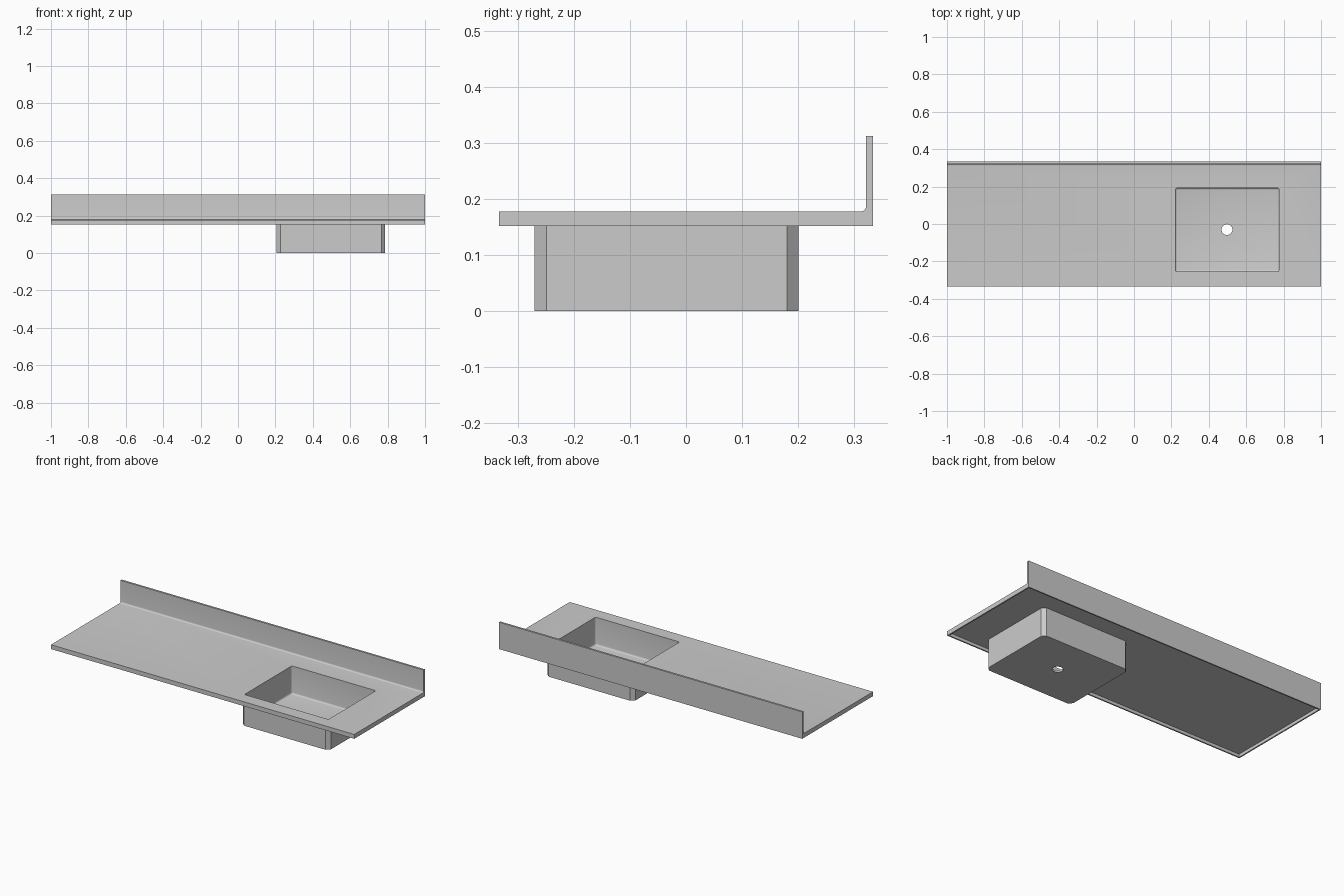
import bpy, bmesh, math
from mathutils import Matrix, Vector

if "Cube" in bpy.data.objects:
    bpy.data.objects.remove(bpy.data.objects["Cube"])


def finish(name, bm):
    bmesh.ops.recalc_face_normals(bm, faces=bm.faces)
    me = bpy.data.meshes.new(name)
    bm.to_mesh(me)
    bm.free()
    ob = bpy.data.objects.new(name, me)
    bpy.context.collection.objects.link(ob)
    return ob


def box(name, lo, hi, bevel=0, segments=1, vertical_only=False):
    lo, hi = Vector(lo), Vector(hi)
    bm = bmesh.new()
    m = Matrix.Translation((lo + hi) / 2) @ Matrix.Diagonal((*(hi - lo), 1))
    bmesh.ops.create_cube(bm, size=1, matrix=m)
    if bevel:
        edges = [e for e in bm.edges if not vertical_only
                 or abs(e.verts[0].co.z - e.verts[1].co.z) > 0.01]
        bmesh.ops.bevel(bm, geom=edges, offset=bevel, segments=segments,
                        profile=0.5, affect='EDGES')
    return finish(name, bm)


def boolean(target, other, operation):
    mod = target.modifiers.new(operation.lower(), 'BOOLEAN')
    mod.operation, mod.solver, mod.object = operation, 'EXACT', other
    bpy.context.view_layer.objects.active = target
    bpy.ops.object.modifier_apply(modifier=mod.name)
    bpy.data.objects.remove(other)


Y, BOTTOM, TOP, SPLASH = 0.333, 0.152, 0.178, 0.312

# Countertop and upstand: L profile with a coved inner corner
r = 0.009
cove = [(0.321 - r + r * math.sin(a), TOP + r - r * math.cos(a))
        for a in (math.radians(15 * i) for i in range(7))]
profile = [(-Y, BOTTOM), (-Y, TOP), *cove, (0.321, SPLASH), (Y, SPLASH), (Y, BOTTOM)]
bm = bmesh.new()
face = bm.faces.new([bm.verts.new((-1, y, z)) for y, z in profile])
ext = bmesh.ops.extrude_face_region(bm, geom=[face])
bmesh.ops.translate(bm, vec=(2, 0, 0),
                    verts=[v for v in ext['geom'] if isinstance(v, bmesh.types.BMVert)])
counter = finish("sink_countertop", bm)

# Hollow underside with a thin lip all round
boolean(counter, box("underside_recess", (-0.992, -0.325, 0.1), (0.992, 0.325, 0.17)),
        'DIFFERENCE')

# Basin body with chamfered corners
boolean(counter, box("basin_body", (0.207, -0.27, 0), (0.787, 0.201, 0.174), 0.021,
                     vertical_only=True), 'UNION')

# Bowl with rounded corners
boolean(counter, box("bowl", (0.221, -0.255, 0.012), (0.775, 0.192, 0.3), 0.01, 4),
        'DIFFERENCE')

# Drain hole
bm = bmesh.new()
bmesh.ops.create_cone(bm, cap_ends=True, segments=32, radius1=0.029, radius2=0.029,
                      depth=0.2, matrix=Matrix.Translation((0.497, -0.03, 0)))
boolean(counter, finish("drain", bm), 'DIFFERENCE')

# Smooth coves, sharp edges elsewhere
counter.select_set(True)
bpy.context.view_layer.objects.active = counter
bpy.ops.object.shade_smooth_by_angle(angle=math.radians(30))
